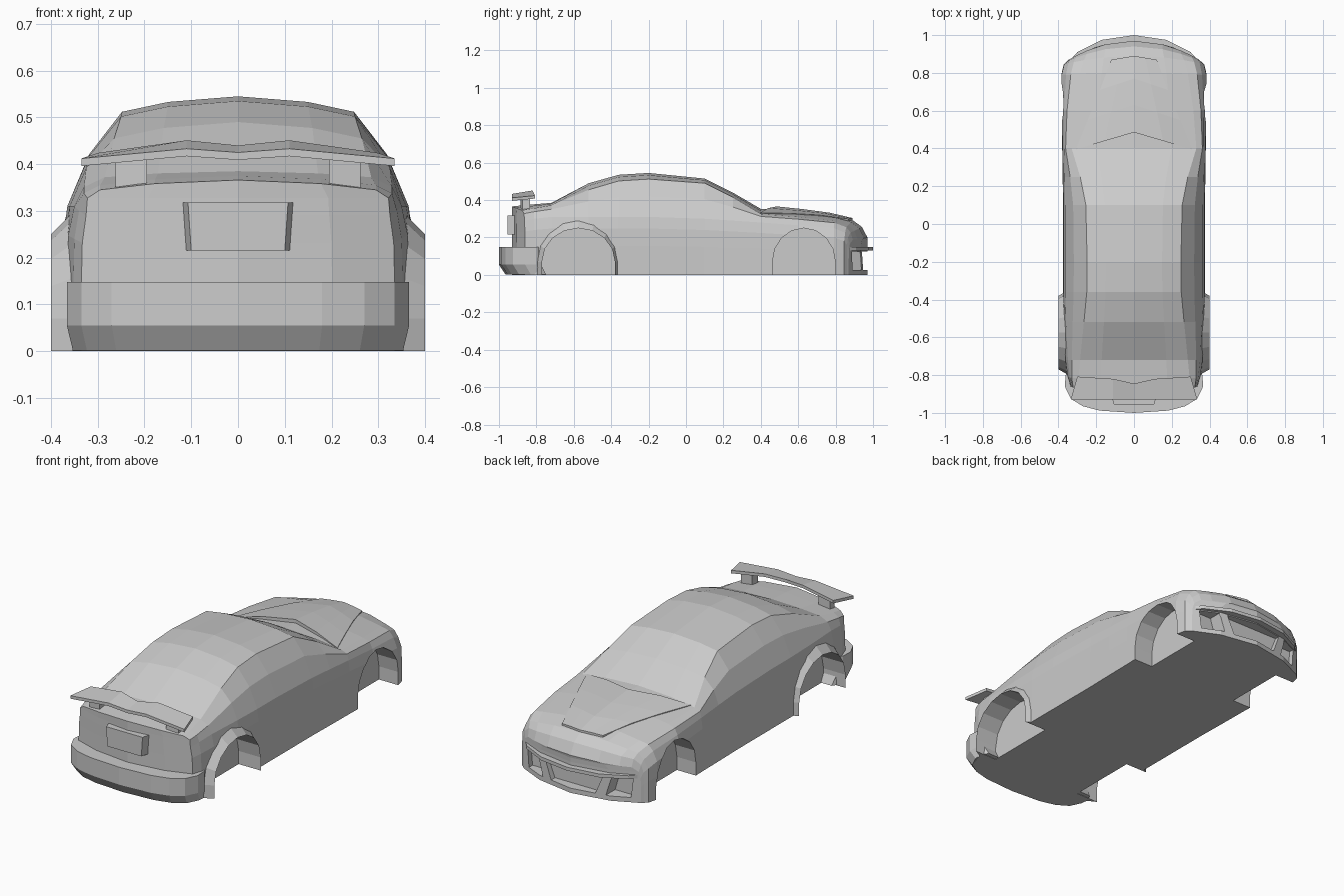
import bpy, bmesh, math
from mathutils import Vector

if "Cube" in bpy.data.objects:
    bpy.data.objects.remove(bpy.data.objects["Cube"])


def finish(name, bm):
    bmesh.ops.remove_doubles(bm, verts=bm.verts, dist=1e-5)
    bmesh.ops.recalc_face_normals(bm, faces=bm.faces)
    me = bpy.data.meshes.new(name)
    bm.to_mesh(me)
    bm.free()
    ob = bpy.data.objects.new(name, me)
    bpy.context.collection.objects.link(ob)
    return ob


def loft(name, rings):
    """Closed solid through rings of equal point count."""
    bm = bmesh.new()
    vs = [[bm.verts.new(p) for p in r] for r in rings]
    n = len(vs[0])
    for a, b in zip(vs, vs[1:]):
        for i in range(n):
            bm.faces.new((a[i], a[(i + 1) % n], b[(i + 1) % n], b[i]))
    bm.faces.new(vs[0])
    bm.faces.new(vs[-1])
    return finish(name, bm)


def slab(name, rows, thick):
    """Grid surface from half rows (centre outwards), mirrored and thickened down."""
    bm = bmesh.new()
    tops, bots = [], []
    for half in rows:
        full = [(-x, y, z) for x, y, z in reversed(half[1:])] + list(half)
        tops.append([bm.verts.new(p) for p in full])
        bots.append([bm.verts.new((x, y, z - thick)) for x, y, z in full])
    n = len(tops[0])
    for g in (tops, bots):
        for a, b in zip(g, g[1:]):
            for i in range(n - 1):
                bm.faces.new((a[i], a[i + 1], b[i + 1], b[i]))
    for k in (0, -1):
        for i in range(n - 1):
            bm.faces.new((tops[k][i], tops[k][i + 1], bots[k][i + 1], bots[k][i]))
        for i in range(len(tops) - 1):
            bm.faces.new((tops[i][k], tops[i + 1][k], bots[i + 1][k], bots[i][k]))
    return finish(name, bm)


def mirror_outline(half):
    return [(-x, y) for x, y in reversed(half) if x > 0] + list(half)


def cut(target, cutter):
    cutter.hide_render = True
    m = target.modifiers.new("cut", 'BOOLEAN')
    m.operation, m.solver, m.object = 'DIFFERENCE', 'EXACT', cutter
    bpy.context.view_layer.objects.active = target
    bpy.ops.object.modifier_apply(modifier=m.name)
    bpy.data.objects.remove(cutter)


def arch(c, a, top, low=0.0, base=0.07, seg=8):
    """Wheel arch outline in (y, z), open at the bottom."""
    pts = [(c + a * math.cos(math.pi * i / seg),
            base + (top - base) * math.sin(math.pi * i / seg)) for i in range(seg + 1)]
    return [(c + a, low)] + pts + [(c - a, low)]


# Body: y, bow, half width, shoulder x/z, roof edge x/z, centre height
SECTIONS = [
    (-.93, .07, .335, .325, .29, .295, .345, .366),
    (-.84, .03, .352, .34, .30, .295, .355, .375),
    (-.72, .00, .365, .35, .31, .285, .372, .385),
    (-.52, .00, .372, .36, .31, .265, .455, .490),
    (-.36, .00, .375, .365, .31, .25, .502, .535),
    (-.20, .00, .375, .365, .31, .248, .512, .545),
    (.10, .00, .375, .365, .30, .255, .490, .515),
    (.25, .00, .378, .367, .29, .285, .415, .440),
    (.40, .00, .38, .37, .28, .33, .325, .353),
    (.60, .00, .385, .37, .265, .315, .310, .340),
    (.80, -.01, .385, .36, .25, .285, .288, .315),
    (.89, -.045, .372, .348, .225, .265, .265, .293),
    (.94, -.08, .355, .342, .20, .25, .235, .257),
    (.97, -.10, .345, .335, .165, .25, .19, .20),
]
COLS = (-1, -.6, 0, .6, 1)


def lattice(y, bow, w, sx, sz, ex, ez, tz):
    g = ((sx + ex) / 2 + .012, (sz + ez) / 2 + .010)
    rows = [(w, 0), (w, sz * .5), (w - .002, sz * .8), (sx, sz), g, (ex, ez)]
    out = []
    for r, (hx, z) in enumerate(rows):
        crown = (tz - ez) if r == len(rows) - 1 else 0
        out.append([Vector((hx * f, y + bow * (hx * f / w) ** 2, z + crown * (1 - f * f)))
                    for f in COLS])
    return out


bm = bmesh.new()
grids = [[[bm.verts.new(p) for p in row] for row in lattice(*s)] for s in SECTIONS]


def perimeter(g):
    return g[0] + [r[-1] for r in g[1:-1]] + g[-1][::-1] + [r[0] for r in g[-2:0:-1]]


for a, b in zip(grids, grids[1:]):
    pa, pb = perimeter(a), perimeter(b)
    for i in range(len(pa)):
        j = (i + 1) % len(pa)
        bm.faces.new((pa[i], pa[j], pb[j], pb[i]))
for g in (grids[0], grids[-1]):
    for r, q in zip(g, g[1:]):
        for i in range(len(COLS) - 1):
            bm.faces.new((r[i], r[i + 1], q[i + 1], q[i]))
bmesh.ops.delete(bm, geom=[v for v in bm.verts if not v.link_faces], context='VERTS')
body = finish("car_body", bm)

# Wheel wells
for side in (-1, 1):
    for c, a in ((-.575, .195), (.63, .168)):
        prof = arch(c, a, .25, low=-.05)
        cut(body, loft("well_cutter", [[(side * x, y, z) for y, z in prof] for x in (.27, .5)]))

# Front intakes: centre and two sides
centre = [(-.13, .025), (.13, .025), (.17, .125), (-.17, .125)]
outer = [(.185, .025), (.30, .025), (.31, .125), (.215, .125)]
for prof, y0 in ((centre, .915), (outer, .86), ([(-x, z) for x, z in outer], .86)):
    cut(body, loft("intake_cutter", [[(x, y, z) for x, z in prof] for y in (y0, 1.1)]))

# Rear wheel arch flares
for side in (-1, 1):
    inner, wide = arch(-.575, .195, .25), arch(-.575, .225, .305)
    loft("rear_flare", [[(side * .345, *o), (side * .40, *i), (side * .27, *i)]
                        for i, o in zip(inner, wide)])

# Rear bumper with tucked-in lower edge
bumper = mirror_outline([(0, -1), (.18, -.988), (.27, -.965), (.335, -.925),
                         (.366, -.86), (.362, -.80), (.345, -.775)])
loft("rear_bumper", [[(x * s, y * s, z) for x, y in bumper]
                     for z, s in ((.002, .965), (.055, 1), (.148, 1))])

# Front lip above the intakes
lip = mirror_outline([(0, 1), (.17, .975), (.30, .91), (.345, .86), (.30, .84)])
loft("front_lip", [[(x, y, z) for x, y in lip] for z in (.13, .148)])

# Plate panel on the tail
loft("tail_panel", [[(-a, y, .215), (a, y, .215), (b, y, .318), (-b, y, .318)]
                    for y, a, b in ((-.90, .115, .122), (-.955, .10, .107))])

# Raised bonnet panel: half width, edge y, centre y, centre z
bonnet = []
for w, ye, yc, z in ((.12, .87, .89, .304), (.18, .71, .77, .332),
                     (.245, .55, .63, .351), (.308, .395, .485, .366)):
    bonnet.append([(w * f, yc + (ye - yc) * f, z - .033 * (w * f / .3) ** 2) for f in (0, .5, 1)])
slab("bonnet_panel", bonnet, .022)

# Spoiler blade and struts
slab("spoiler_blade", [[(0, -.93, .425), (.11, -.93, .433), (.335, -.93, .412)],
                       [(0, -.845, .44), (.11, -.82, .451), (.30, -.808, .424)]], .016)
for side in (-1, 1):
    loft("spoiler_strut", [[(side * x, y, z) for x, y in
                            ((.195, -.885), (.262, -.875), (.262, -.835), (.195, -.835))]
                           for z in (.35, .418)])
